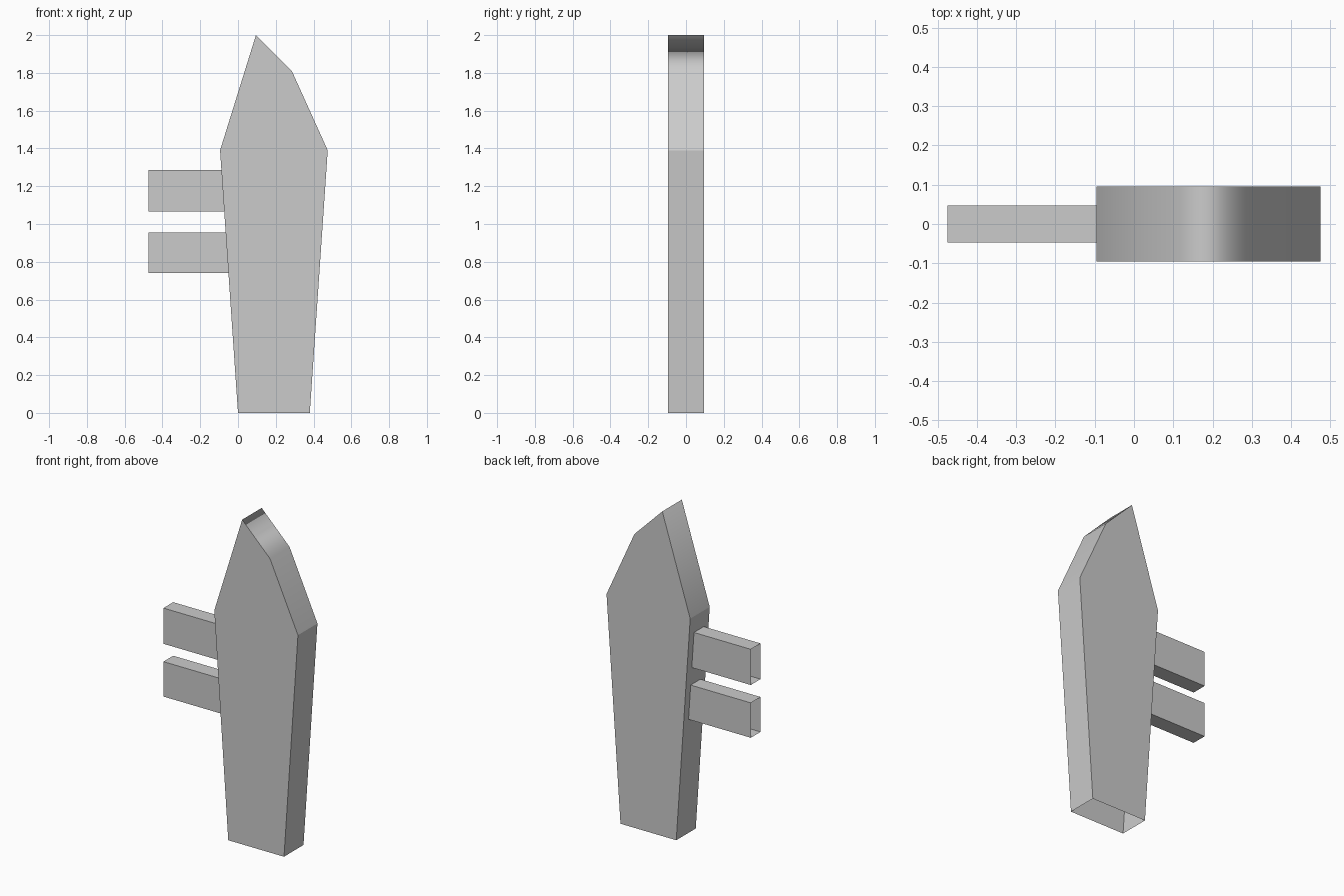
import bpy, bmesh

if "Cube" in bpy.data.objects:
    bpy.data.objects.remove(bpy.data.objects["Cube"])

HALF = 0.095      # half thickness of the slab
PEG = 0.0475      # half thickness of the pegs


def loft(name, ring_a, ring_b, cap_a=False, cap_b=False, skip=(), smooth_sides=(), soft=()):
    """Join two matching rings of points with side faces, with optional caps."""
    bm = bmesh.new()
    a = [bm.verts.new(p) for p in ring_a]
    b = [bm.verts.new(p) for p in ring_b]
    n = len(a)
    for i in range(n):
        if i not in skip:
            j = (i + 1) % n
            f = bm.faces.new((a[i], a[j], b[j], b[i]))
            f.smooth = i in smooth_sides
    if cap_a:
        bm.faces.new(a)
    if cap_b:
        bm.faces.new(b)
    # every edge is hard except the soft cross edges
    for e in bm.edges:
        e.smooth = any(set(e.verts) == {a[i], b[i]} for i in soft)
    bmesh.ops.recalc_face_normals(bm, faces=bm.faces)
    mesh = bpy.data.meshes.new(name)
    bm.to_mesh(mesh)
    bm.free()
    obj = bpy.data.objects.new(name, mesh)
    bpy.context.collection.objects.link(obj)
    return obj


# Pointed slab: open underneath, softly shaded across the tip
profile = [(0, 0), (0.38, 0), (0.475, 1.39), (0.285, 1.81), (0.095, 2.0), (-0.095, 1.39)]
slab = loft("pointed_slab",
            [(x, -HALF, z) for x, z in profile],
            [(x, HALF, z) for x, z in profile],
            cap_a=True, cap_b=True, skip=(0,),
            smooth_sides=(2, 3, 4), soft=(3, 4))
weighted = slab.modifiers.new("weighted_normals", 'WEIGHTED_NORMAL')
weighted.keep_sharp = True


# Two hollow pegs, open at the outer end and cut to the slope of the slab
def slope_x(z):
    return -0.095 * z / 1.39


for name, z0, z1 in (("lower_peg", 0.74, 0.955), ("upper_peg", 1.065, 1.285)):
    corners = [(-PEG, z0), (PEG, z0), (PEG, z1), (-PEG, z1)]
    loft(name,
         [(-0.475, y, z) for y, z in corners],
         [(slope_x(z), y, z) for y, z in corners])
